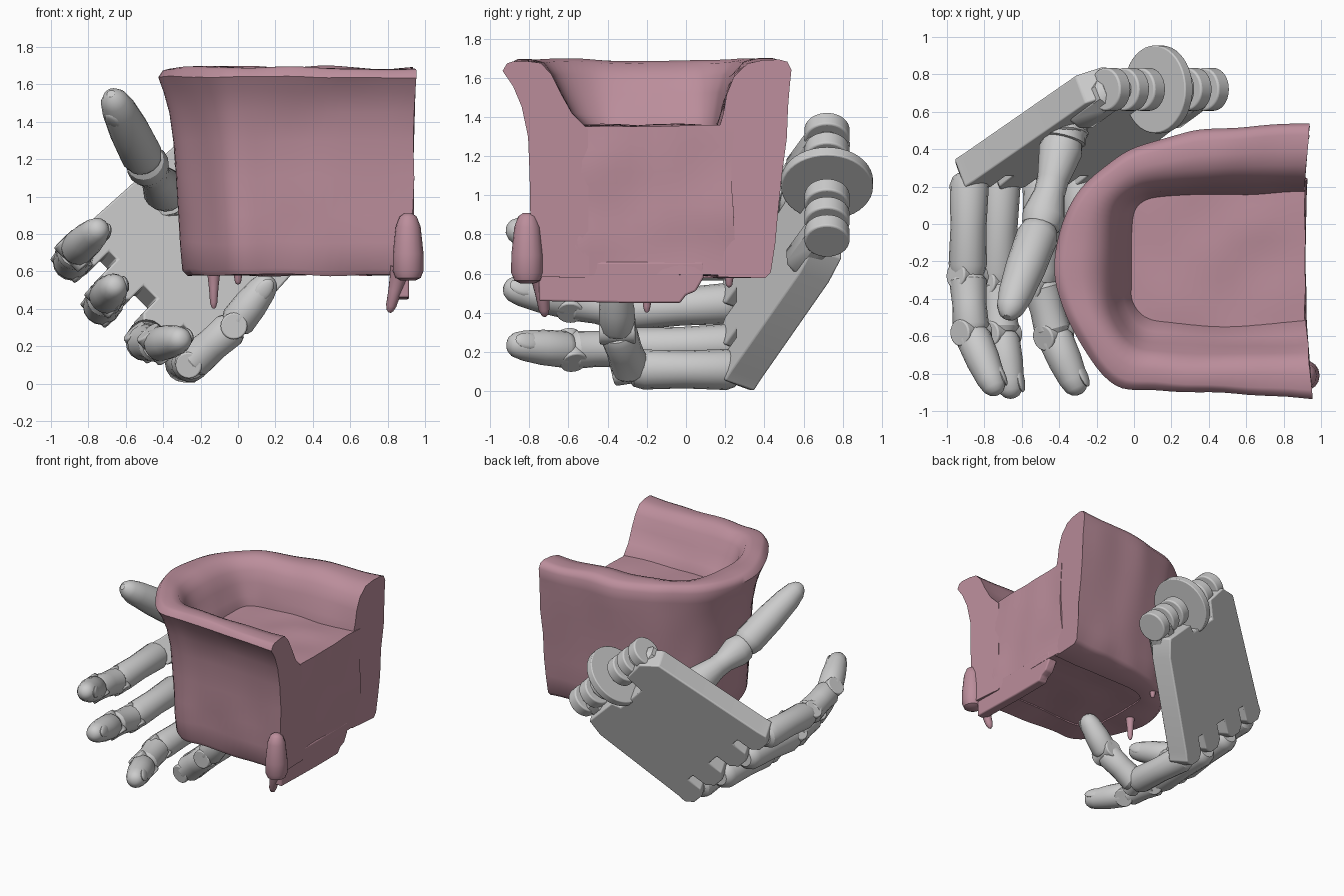
import bpy, bmesh, math
from mathutils import Vector, Matrix, noise

if "Cube" in bpy.data.objects:
    bpy.data.objects.remove(bpy.data.objects["Cube"])

pink = bpy.data.materials.new("pink_fabric")
pink.diffuse_color = (0.50, 0.27, 0.33, 1)
pink.use_nodes = True
pink.node_tree.nodes["Principled BSDF"].inputs["Base Color"].default_value = pink.diffuse_color


def finish(name, bm, mat=None, angle=40, bevel=0):
    bmesh.ops.recalc_face_normals(bm, faces=bm.faces)
    me = bpy.data.meshes.new(name)
    bm.to_mesh(me)
    bm.free()
    ob = bpy.data.objects.new(name, me)
    bpy.context.collection.objects.link(ob)
    if mat:
        me.materials.append(mat)
    if bevel:
        m = ob.modifiers.new("bevel", 'BEVEL')
        m.width, m.segments = bevel, 3
    bpy.ops.object.select_all(action='DESELECT')
    bpy.context.view_layer.objects.active = ob
    ob.select_set(True)
    bpy.ops.object.shade_smooth_by_angle(angle=math.radians(angle))
    return ob


def loft(bm, rings):
    vs = [[bm.verts.new(p) for p in r] for r in rings]
    n = len(rings[0])
    for a, b in zip(vs, vs[1:]):
        for i in range(n):
            bm.faces.new((a[i], a[(i + 1) % n], b[(i + 1) % n], b[i]))
    bm.faces.new(vs[0])
    bm.faces.new(vs[-1])


def spline(pts, steps=6):
    p = [Vector(q) for q in pts]
    p = [2 * p[0] - p[1]] + p + [2 * p[-1] - p[-2]]
    out = []
    for i in range(1, len(p) - 2):
        for s in range(steps):
            t = s / steps
            a, b, c, d = p[i - 1:i + 3]
            out.append(0.5 * (2 * b + (c - a) * t + (2 * a - 5 * b + 4 * c - d) * t * t
                              + (3 * b - a - 3 * c + d) * t ** 3))
    return out + [p[-2]]


def wobble(p, amt=0.016):
    return p + amt * noise.noise_vector(p * 3.5)


# ---- armchair: U-shaped wall swept from an outer and an inner outline
outer = [(.94, .54), (.6, .52), (.3, .49), (.08, .44), (-.12, .34), (-.31, .16), (-.41, -.08),
         (-.41, -.34), (-.30, -.62), (-.10, -.86), (.15, -.89), (.55, -.91), (.95, -.94)]
inner = [(.91, .16), (.6, .16), (.35, .16), (.15, .15), (.05, .12), (.0, .05), (-.01, -.1),
         (-.01, -.3), (.0, -.42), (.08, -.50), (.25, -.52), (.55, -.53), (.92, -.50)]
# height, offset on the back side, offset on the front side
outside = [(.58, -.14, -.18), (.61, -.11, -.16), (.75, -.09, -.15), (.9, -.075, -.145), (1.1, -.05, -.14),
           (1.3, -.03, -.13), (1.45, -.012, -.095), (1.56, -.005, -.05), (1.64, 0, 0), (1.68, -.025, -.025)]
# height, fraction towards the seat on the back side and on the front side
inside = [(1.69, .18, .12), (1.69, .4, .3), (1.675, .6, .45), (1.61, .78, .57), (1.52, .88, .68),
          (1.42, .94, .82), (1.34, 1, 1), (.58, 1, 1)]
rings = []
for o, i in zip(spline([(*p, 0) for p in outer]), spline([(*p, 0) for p in inner])):
    d = (o - i).normalized()
    w = (1 - d.y) / 2
    ring = [o + d * (a + (b - a) * w) + Vector((0, 0, z)) for z, a, b in outside]
    ring += [o.lerp(i, a + (b - a) * w) + Vector((0, 0, z)) for z, a, b in inside]
    rings.append([wobble(p) for p in ring])
bm = bmesh.new()
loft(bm, rings)
finish("armchair_wall", bm, pink, 50)


def slab(name, lo, hi, mat, bevel, cuts=0):
    bm = bmesh.new()
    bmesh.ops.create_cube(bm, size=1)
    for v in bm.verts:
        v.co = Vector([(a + b) / 2 + c * (b - a) for a, b, c in zip(lo, hi, v.co)])
    if cuts:
        bmesh.ops.subdivide_edges(bm, edges=bm.edges[:], cuts=cuts, use_grid_fill=True)
        for v in bm.verts:
            v.co = wobble(v.co, .018)
    return finish(name, bm, mat, 40, bevel)


slab("seat", (-.08, -.62, .59), (.915, .24, 1.355), pink, 0, 12)

# front panel hanging below the seat, stepped up towards the back
bm = bmesh.new()
edge = [(-.75, .66), (-.75, .46), (-.3, .45), (-.03, .45), (.0, .49), (.05, .51), (.09, .58), (.09, .66)]
f = bm.faces.new([bm.verts.new((.915, y, z)) for y, z in edge])
for v in bmesh.ops.extrude_face_region(bm, geom=[f])["geom"]:
    if isinstance(v, bmesh.types.BMVert):
        v.co.x = .84
finish("front_panel", bm, pink, 40, .01)


def tube(bm, a, b, ra, rb, prof, sides=16):
    a, b = Vector(a), Vector(b)
    q = (b - a).to_track_quat('Z', 'Y')
    rr = []
    for t, s in prof:
        c, r = a.lerp(b, t), (ra + (rb - ra) * t) * s
        rr.append([c + q @ Vector((r * math.cos(2 * math.pi * i / sides),
                                   r * math.sin(2 * math.pi * i / sides), 0)) for i in range(sides)])
    loft(bm, rr)


# ---- drips under the chair and the bulge at the foot of the arm
drop = [(0, 1.2), (.2, 1), (.5, .85), (.85, .75), (.96, .5), (1, .2)]
for k, (a, b, r) in enumerate([((.87, -.75, .62), (.81, -.72, .38), .05), ((-.13, -.2, .62), (-.13, -.2, .4), .035),
                               ((0, .22, .62), (0, .22, .53), .03)]):
    bm = bmesh.new()
    tube(bm, a, b, r, r * .7, drop)
    finish("chair_drip_%d" % k, bm, pink)
bm = bmesh.new()
tube(bm, (.91, -.81, .91), (.91, -.81, .55), .07, .09,
     [(0, .3), (.05, .65), (.2, .9), (.6, 1), (.85, .95), (.96, .75), (1, .4)])
finish("arm_bulge", bm, pink)

# ---- hand frame: K along the knuckles, L towards the wrist, N out of the back
K = Vector((.71, 0, -.70)).normalized()
L = Vector((.635, .46, .62))
L = (L - K * L.dot(K)).normalized()
N = L.cross(K)
P0 = Vector((-.615, .335, .34))


def hp(u, v, w=0):
    return P0 + K * u + L * v + N * w


# palm plate with rounded knuckle lobes and slots between them
outline = []
for u in [-.41, -.15, .15, .41]:
    outline += [(u - .1, .15), (u - .1, .03), (u - .05, -.02), (u + .05, -.02), (u + .1, .03), (u + .1, .15)]
outline[0], outline[-1] = (-.50, .10), (.50, .10)
outline += [(.47, .86), (.42, 1.0), (.14, 1.0), (.12, .93), (-.14, .93), (-.16, 1.08), (-.34, 1.10), (-.45, 1.0)]
bm = bmesh.new()
f = bm.faces.new([bm.verts.new(hp(u, v, 0)) for u, v in outline])
for v in bmesh.ops.extrude_face_region(bm, geom=[f])["geom"]:
    if isinstance(v, bmesh.types.BMVert):
        v.co -= N * .17
finish("palm", bm, None, 40, .01)


def disc(name, c, r, h, axis=K, sides=40):
    bm = bmesh.new()
    m = Matrix.Translation(c) @ axis.to_track_quat('Z', 'Y').to_matrix().to_4x4()
    bmesh.ops.create_cone(bm, cap_ends=True, segments=sides, radius1=r, radius2=r, depth=h, matrix=m)
    finish(name, bm, None, 40, min(h, r) * .12)


# ---- wrist hinge: big disc with fork lugs on either side
hub = Vector((.13, .72, 1.06))
disc("wrist_disc", hub, .235, .06)
disc("wrist_pin", hub, .06, .78)
for k, t in enumerate([-.36, -.22, -.10, .12, .25, .38]):
    disc("wrist_lug_%d" % k, hub + K * t, .115, .085)
for k, t in enumerate([-.34, .32]):
    bm = bmesh.new()
    tube(bm, hub + K * t - L * .3, hub + K * t, .1, .1, [(0, .8), (.1, 1), (.9, 1), (1, .7)], 8)
    finish("wrist_fork_%d" % k, bm)

# ---- fingers: knuckle to tip, with hinge barrels at the joints
bone = [(-.04, .6), (.0, .85), (.08, 1), (.5, .93), (.88, 1), (.98, .85), (1.03, .5)]
thumb_bone = [(-.06, .6), (.0, .9), (.1, 1), (.45, .72), (.6, .72), (.85, 1), (.98, .9), (1.08, .5)]
tip = [(-.04, .6), (.02, .88), (.1, 1), (.45, .97), (.75, .84), (.9, .68), (.97, .45), (1, .2)]
digits = {
    "index": ([(-.88, .25, .67), (-.89, -.28, .65), (-.87, -.58, .71), (-.73, -.91, .84)], .105, (.6, -.6, .3)),
    "middle": ([(-.71, .25, .45), (-.73, -.32, .41), (-.71, -.59, .46), (-.65, -.93, .53)], .105, (.6, -.6, .3)),
    "ring": ([(-.49, .25, .24), (-.50, -.32, .22), (-.43, -.59, .21), (-.29, -.91, .24)], .105, (.6, -.6, .2)),
    "little": ([(-.29, .25, .11), (-.25, -.28, .11), (-.02, -.35, .31), (.18, -.36, .57)], .105, (.2, -1, 0)),
    "thumb": ([(-.36, .52, 1.0), (-.38, .44, 1.02), (-.50, -.02, 1.19), (-.68, -.50, 1.55)], .125, (-.4, -.8, .2)),
}
for name, (pts, r, face) in digits.items():
    pts = [Vector(p) for p in pts]
    thumb = name == "thumb"
    for i in range(3):
        d = (pts[i + 1] - pts[i]).normalized()
        ra, rb = r * (1 - .05 * i), r * (.97 - .05 * i)
        bm = bmesh.new()
        prof = tip if i == 2 else thumb_bone if thumb and i else bone
        tube(bm, pts[i], pts[i + 1], ra, rb, prof)
        finish("%s_segment_%d" % (name, i + 1), bm, None, 30)
        if i and not thumb:
            ax = Vector((0, 1, 0)) if name == "little" else K
            ax = (ax - d * ax.dot(d)).normalized()
            disc("%s_joint_%d" % (name, i), pts[i], r * .68, r * 1.75, ax, 20)
    # fingernail plate, nearly flush with the tip
    n = Vector(face)
    n = (n - d * n.dot(d)).normalized()
    rot = Matrix((d.cross(n), d, n)).transposed().to_4x4()
    bm = bmesh.new()
    bmesh.ops.create_uvsphere(bm, u_segments=16, v_segments=8, radius=1, matrix=Matrix.Translation(
        pts[2].lerp(pts[3], .74) + n * r * .6) @ rot @ Matrix.Diagonal((.045, .075, .018, 1)))
    finish(name + "_nail", bm)

# thumb mount on the palm
bm = bmesh.new()
tube(bm, hp(-.28, .66, -.11), (-.37, .46, 1.02), .12, .125, [(0, .7), (.1, 1), (.8, 1), (1, .8), (1.2, .4)])
finish("thumb_mount", bm, None, 30)
